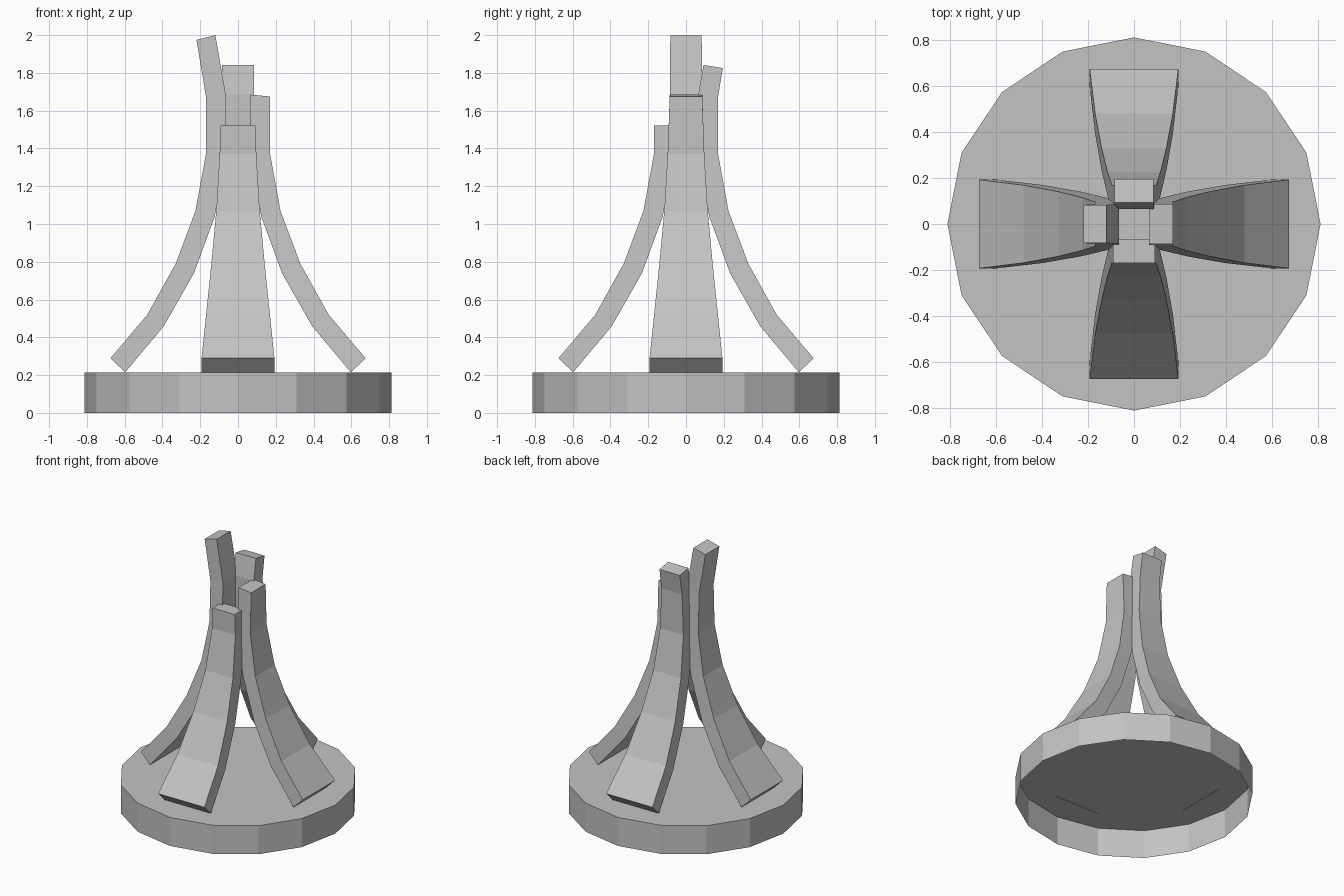
import bpy, bmesh, math
from mathutils import Matrix, Vector

cube = bpy.data.objects.get("Cube")
if cube:
    bpy.data.objects.remove(cube, do_unlink=True)

GREY = (0.55, 0.55, 0.55, 1)
grey = bpy.data.materials.new("plain grey")
grey.use_nodes = True
grey.diffuse_color = GREY
grey.node_tree.nodes["Principled BSDF"].inputs["Base Color"].default_value = GREY


def add_object(name, bm):
    bmesh.ops.recalc_face_normals(bm, faces=bm.faces)
    mesh = bpy.data.meshes.new(name)
    bm.to_mesh(mesh)
    bm.free()
    mesh.materials.append(grey)
    obj = bpy.data.objects.new(name, mesh)
    bpy.context.collection.objects.link(obj)
    return obj


# Base: sixteen-sided drum, open underneath
BASE_RADIUS, BASE_HEIGHT = 0.812, 0.215
bm = bmesh.new()
bmesh.ops.create_cone(bm, cap_ends=True, segments=16, radius1=BASE_RADIUS,
                      radius2=BASE_RADIUS, depth=BASE_HEIGHT,
                      matrix=Matrix.Translation((0, 0, BASE_HEIGHT / 2)))
bmesh.ops.recalc_face_normals(bm, faces=bm.faces)
floor = [f for f in bm.faces if f.normal.z < -0.9]
bmesh.ops.delete(bm, geom=floor, context='FACES_ONLY')
add_object("base", bm)

# Curved leg stations: outer reach, outer z, inner reach, inner z, half width
STATIONS = [Vector(s) for s in (
    (0.675, 0.29, 0.598, 0.214, 0.193),
    (0.48, 0.52, 0.392, 0.46, 0.169),
    (0.33, 0.79, 0.233, 0.74, 0.141),
    (0.225, 1.07, 0.123, 1.04, 0.115),
    (0.17, 1.37, 0.065, 1.36, 0.097),
    (0.17, 1.675, 0.065, 1.685, 0.086),
    (0.22, 1.975, 0.12, 2.0, 0.083),
)]


def add_leg(name, angle, length):
    """Sweep a box section through the stations, stopping at a given length."""
    whole = int(length)
    stations = STATIONS[:whole + 1]
    if length > whole:
        stations.append(STATIONS[whole].lerp(STATIONS[whole + 1], length - whole))
    bm = bmesh.new()
    rings = []
    for ro, zo, ri, zi, w in stations:
        corners = ((ro, -w, zo), (ro, w, zo), (ri, w, zi), (ri, -w, zi))
        rings.append([bm.verts.new(c) for c in corners])
    for a, b in zip(rings, rings[1:]):
        for i in range(4):
            j = (i + 1) % 4
            bm.faces.new((a[i], a[j], b[j], b[i]))
    bm.faces.new(rings[0])
    bm.faces.new(rings[-1])
    bmesh.ops.rotate(bm, verts=bm.verts, cent=(0, 0, 0),
                     matrix=Matrix.Rotation(math.radians(angle), 3, 'Z'))
    add_object(name, bm)


# Four legs of stepped heights
add_leg("left_leg", 0, 5)
add_leg("back_leg", 90, 5.5)
add_leg("right_leg", 180, 6)
add_leg("front_leg", 270, 4.5)
